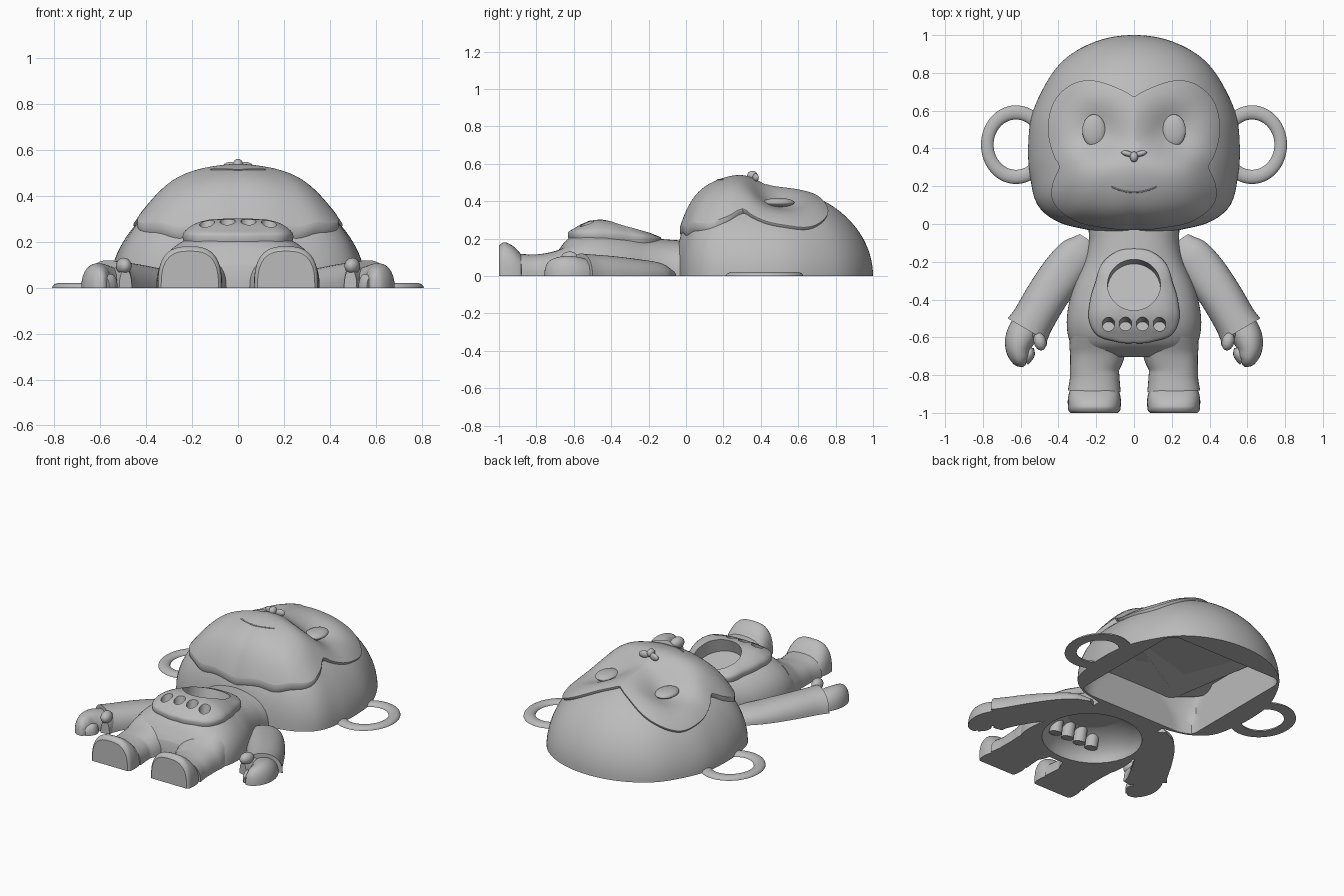
import bpy, bmesh, math
from mathutils import Vector, Matrix

if "Cube" in bpy.data.objects:
    bpy.data.objects.remove(bpy.data.objects["Cube"])

grey = bpy.data.materials.new("plain grey")
grey.use_nodes = True
grey.diffuse_color = (0.5, 0.5, 0.5, 1)
grey.node_tree.nodes["Principled BSDF"].inputs["Base Color"].default_value = (0.5, 0.5, 0.5, 1)


def finish(name, bm):
    bmesh.ops.remove_doubles(bm, verts=bm.verts, dist=1e-5)
    bmesh.ops.recalc_face_normals(bm, faces=bm.faces)
    mesh = bpy.data.meshes.new(name)
    bm.to_mesh(mesh)
    bm.free()
    mesh.materials.append(grey)
    ob = bpy.data.objects.new(name, mesh)
    bpy.context.collection.objects.link(ob)
    smooth(ob)
    return ob


def smooth(ob):
    bpy.ops.object.select_all(action='DESELECT')
    ob.select_set(True)
    bpy.context.view_layer.objects.active = ob
    bpy.ops.object.shade_smooth_by_angle(angle=math.radians(38))


def curve_at(xs, vals, x):
    """Smooth interpolation through uneven keys."""
    last = len(xs) - 1
    i = max(j for j in range(last) if xs[j] <= x or j == 0)

    def slope(j):
        a, b = max(j - 1, 0), min(j + 1, last)
        return (vals[b] - vals[a]) * (1 / (xs[b] - xs[a]))
    h = xs[i + 1] - xs[i]
    t = min(max((x - xs[i]) / h, 0), 1)
    return (vals[i] * (2*t**3 - 3*t**2 + 1) + slope(i) * (h * (t**3 - 2*t*t + t))
            + vals[i + 1] * (3*t*t - 2*t**3) + slope(i + 1) * (h * (t**3 - t*t)))


def skin(name, rings, cap=True):
    """Join closed rings of points with quads."""
    bm = bmesh.new()
    loops = [[bm.verts.new(p) for p in ring] for ring in rings]
    n = len(loops[0])
    for a, b in zip(loops, loops[1:]):
        for i in range(n):
            bm.faces.new((a[i], a[(i + 1) % n], b[(i + 1) % n], b[i]))
    if cap:
        bm.faces.new(loops[0])
        bm.faces.new(loops[-1])
    return finish(name, bm)


def outline(points, cy):
    """Half outline, top to bottom, as radius over angle from +y."""
    angles = [math.atan2(x, y - cy) for x, y in points]
    radii = [math.hypot(x, y - cy) for x, y in points]
    return lambda a: curve_at(angles, radii, abs(a))


def loft(name, stations, power=2.2, steps=6, n=20):
    """Half-round, flat-bottomed limb; stations are x, y, half width, height."""
    keys = [Vector(s) for s in stations]
    xs = list(range(len(keys)))
    count = (len(keys) - 1) * steps
    pts = [curve_at(xs, keys, k / steps) for k in range(count + 1)]
    rings = []
    for k, p in enumerate(pts):
        d = (pts[min(k + 1, count)] - pts[max(k - 1, 0)]).xy.normalized()
        ring = []
        for j in range(n + 1):
            a = math.pi * j / n
            c, s = math.cos(a), max(math.sin(a), 0)
            off = math.copysign(abs(c) ** (2 / power), c) * p[2]
            ring.append((p[0] - d.y * off, p[1] + d.x * off, p[3] * s ** (2 / power)))
        rings.append(ring)
    return skin(name, rings)


def blob(name, pos, size, turn=0):
    bm = bmesh.new()
    m = Matrix.Translation(pos) @ Matrix.Rotation(turn, 4, 'Z') @ Matrix.Diagonal((*size, 1))
    bmesh.ops.create_uvsphere(bm, u_segments=32, v_segments=16, radius=1, matrix=m)
    return finish(name, bm)


def rod(name, pos, r, length, tilt=0):
    bm = bmesh.new()
    m = Matrix.Translation(pos) @ Matrix.Rotation(tilt, 4, 'X')
    bmesh.ops.create_cone(bm, cap_ends=True, segments=48, radius1=r, radius2=r, depth=length, matrix=m)
    return finish(name, bm)


def cut(ob, cutters):
    for c in cutters:
        c.hide_render = True
        mod = ob.modifiers.new("cut", 'BOOLEAN')
        mod.operation, mod.object, mod.solver = 'DIFFERENCE', c, 'EXACT'
        bpy.context.view_layer.objects.active = ob
        bpy.ops.object.modifier_apply(modifier=mod.name)
    smooth(ob)


SEG = 120
TURN = [2 * math.pi * (i + 0.5) / SEG - math.pi for i in range(SEG)]

# Head: open dome, hollowed by a square recess with a flat roof
CY, H = 0.42, 0.48
head_r = outline([(0, 1), (.2, .967), (.375, .865), (.485, .71), (.545, .56), (.56, .42), (.55, .25),
                  (.51, .1), (.42, .02), (.25, -.03), (0, -.045)], CY)


def bulge(a):
    return 2 - .12 * math.sin(a) ** 2 + .6 * max(0, -math.cos(a)) ** 2


def socket(x, y):
    return .075 * math.exp(-((abs(x) - .2) / .15) ** 2 - ((y - .5) / .14) ** 2)


def hollow_ring(scale, z):
    ring = []
    for a in TURN:
        p = bulge(a)
        wall = .42 / max(abs(math.sin(a)), abs(math.cos(a)))
        r = scale * min(wall, .975 * head_r(a) * (1 - (z / H) ** p) ** (1 / p))
        ring.append((math.sin(a) * r, CY + math.cos(a) * r, z))
    return ring


rings = [hollow_ring(.02, .26)] + [hollow_ring(1, .26 - .026 * k) for k in range(10)] + [hollow_ring(1, 0)]
for k in range(29):
    t = math.pi / 2 * k / 28.3
    ring = []
    for a in TURN:
        e = 2 / bulge(a)
        r = head_r(a) * math.cos(t) ** e
        x, y = math.sin(a) * r, CY + math.cos(a) * r
        ring.append((x, y, max(H * math.sin(t) ** e - 1.15 * socket(x, y) * math.sin(t), 0)))
    rings.append(ring)
skin("head", rings)

# Face plate: raised, with sunken eye sockets and a full muzzle
face_r = outline([(0, .67), (.1, .725), (.28, .757), (.41, .67), (.455, .52), (.42, .35), (.395, .30),
                  (.43, .22), (.43, .12), (.32, .02), (.16, -.02), (0, -.03)], CY)
GROW = 1.03


def face_z(x, y):
    a = math.atan2(x, y - CY)
    p = bulge(a)
    r = min(math.hypot(x, y - CY) / head_r(a) / GROW, 1)
    z = H * GROW * (1 - r ** p) ** (1 / p)
    rise = ((y - .2) / .19) ** 4 if y > .2 else ((y - .2) / .215) ** 6
    return z + .056 * math.exp(-(x / .38) ** 6 - rise) - socket(x, y)


rings = []
for k in range(1, 41):
    s = math.sin(math.pi / 2 * k / 40)
    ring = []
    for a in TURN:
        x, y = math.sin(a) * face_r(a) * s, CY + math.cos(a) * face_r(a) * s
        ring.append((x, y, face_z(x, y)))
    rings.append(ring)
# Muzzle rim rolls down over the jaw before tucking in
rim = rings[-1]
for scale, jaw, drop in ((1, .02, .002), (.995, .035, .006), (.96, .045, .025)):
    rings.append([(x * scale, CY + (y - CY) * scale, z - drop - jaw * min(max((.32 - y) / .15, 0), 1))
                  for x, y, z in rim])
skin("face", rings)

# Nose, mouth and eyes
for side, word in ((1, "left"), (-1, "right")):
    blob(word + "_eye", (side * .212, .495, face_z(.212, .495) + .018), (.062, .085, .024))
    blob(word + "_nostril", (side * .033, .372, face_z(0, .37) + .008), (.036, .015, .022), side * .25)
blob("nose_tip", (0, .355, face_z(0, .355) + .012), (.022, .028, .025))
mouth = []
for k in range(25):
    x = -.12 + .01 * k
    y = .168 + .03 * (x / .12) ** 2
    z = face_z(x, y)
    mouth.append([(x, y + .004 * math.cos(q), z + .004 * math.sin(q))
                  for q in (i * math.pi / 4 for i in range(8))])
skin("mouth", mouth)

# Ears: low rounded rings
for side, word in ((1, "left"), (-1, "right")):
    rings = []
    for k in range(11):
        q = math.pi * k / 10
        mid = .82 + .18 * math.cos(q)
        rings.append([(side * (.625 + .185 * mid * math.cos(a)), .42 + .208 * mid * math.sin(a),
                       .021 * math.sin(q)) for a in TURN])
    skin(word + "_ear", rings + rings[:1], cap=False)

# Torso and belly pad
torso = loft("torso", [(0, -.03, .24, .19), (0, -.1, .24, .195), (0, -.2, .265, .205), (0, -.33, .32, .23),
                       (0, -.45, .35, .25), (0, -.55, .355, .24), (0, -.63, .335, .20),
                       (0, -.68, .28, .14), (0, -.705, .2, .10)], 2.4, n=48)
PY = -.4
pad_r = outline([(0, -.13), (.09, -.145), (.17, -.21), (.205, -.31), (.235, -.42), (.24, -.5),
                 (.2, -.585), (.11, -.62), (0, -.63)], PY)
crest_y = [-.64, -.55, -.46, -.3, -.13]
crest_z = [.245, .28, .291, .262, .207]
rings = []
for s, drop in ((.93, .1), (.99, .03), (1, .012), (.985, .003), (.95, 0), (.9, 0), (.8, 0), (.7, 0),
                (.5, 0), (.25, 0), (.02, 0)):
    ring = []
    for a in TURN:
        x, y = math.sin(a) * pad_r(a) * s, PY + math.cos(a) * pad_r(a) * s
        edge = .195 + .03 * min(max((-.13 - y) / .3, 0), 1)
        top = curve_at(crest_y, crest_z, y)
        ring.append((x, y, edge + (top - edge) * (1 - s ** 4) + .012 - drop))
    rings.append(ring)
pad = skin("belly_pad", rings)

# Hollow underside, dial recess and four button holes
hollow = blob("hollow_cutter", (0, -.38, 0), (.30, .28, .16))
dial = rod("dial_cutter", (0, -.318, .28), .14, .2, -.28)
spots = [-.135, -.045, .045, .135]
holes = [rod("hole_cutter", (x, -.53, .28), .033, .2, -.2) for x in spots]
cut(torso, [hollow, dial] + holes)
cut(pad, [dial] + holes)
for i, x in enumerate(spots):
    rod("button_post_%d" % (i + 1), (x, -.54, .115), .038, .11, -.2)

# Limbs, made once per side
for side, word in ((1, "left"), (-1, "right")):
    def limb(part, stations, power=2.2):
        return loft(word + "_" + part, [(side * x, y, w, h) for x, y, w, h in stations], power)

    leg = limb("leg", [(.19, -.60, .15, .18), (.195, -.68, .147, .14), (.208, -.76, .131, .12),
                       (.208, -.82, .132, .115), (.21, -.885, .14, .118)], 2.5)
    limb("foot", [(.21, -.865, .11, .09), (.21, -.885, .13, .12), (.21, -.925, .14, .16),
                  (.21, -.965, .14, .18), (.21, -.988, .136, .173), (.21, -1, .125, .16)], 2.8)
    arm = limb("arm", [(.245, -.08, .05, .03), (.29, -.15, .10, .07), (.37, -.25, .113, .088),
                       (.46, -.38, .112, .105), (.53, -.50, .112, .115), (.565, -.56, .12, .12)])
    cut(leg, [hollow])
    cut(arm, [hollow])
    limb("hand", [(.56, -.53, .085, .09), (.60, -.6, .08, .105), (.612, -.66, .068, .105),
                  (.60, -.715, .05, .09), (.585, -.742, .025, .06), (.578, -.75, .006, .02)])
    limb("finger", [(.585, -.72, .035, .05), (.555, -.69, .03, .06), (.55, -.655, .02, .05)])
    limb("thumb_base", [(.52, -.55, .06, .09), (.50, -.60, .042, .1), (.49, -.65, .028, .08)])
    blob(word + "_thumb", (side * .498, -.622, .095), (.033, .048, .036), side * -.25)

for c in [hollow, dial] + holes:
    bpy.data.objects.remove(c)
